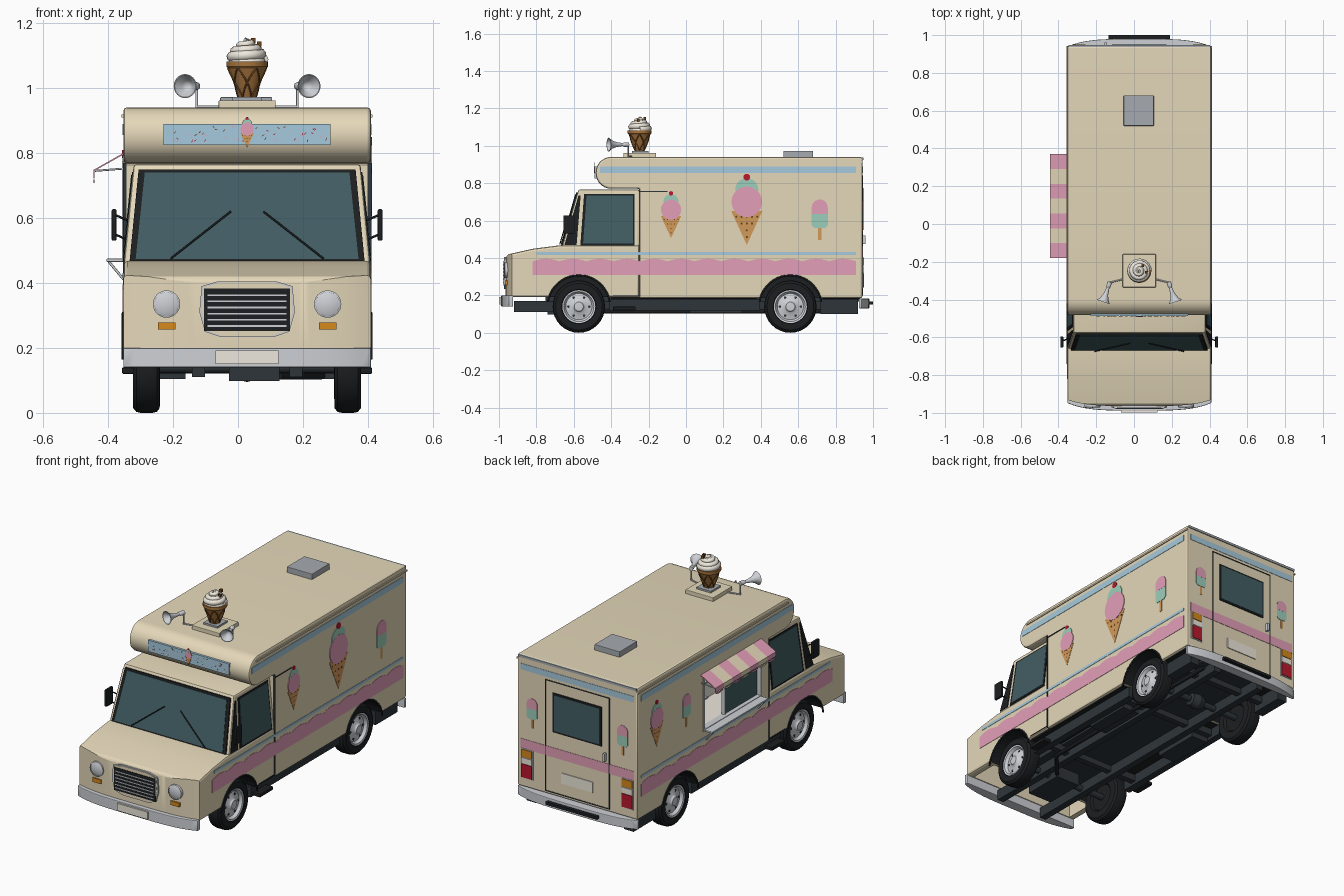
import bpy, bmesh, math, random
from mathutils import Vector

old = bpy.data.objects.get("Cube")
if old:
    bpy.data.objects.remove(old)
random.seed(4)
C, HW = 0.028, 0.381         # centre line and half width of the van
REAR = 0.943
AXLES = {"front": -0.573, "rear": 0.558}


def colour(name, r, g, b):
    m = bpy.data.materials.new(name)
    rgba = [(v / 255) ** 2.2 for v in (r, g, b)] + [1]
    m.diffuse_color = rgba
    m.use_nodes = True
    m.node_tree.nodes["Principled BSDF"].inputs["Base Color"].default_value = rgba
    return m


CREAM = colour("cream_paint", 228, 215, 184)
PINK = colour("pink", 226, 157, 182)
BLUE = colour("blue", 165, 201, 220)
MINT = colour("mint", 156, 206, 186)
RED = colour("red", 185, 30, 48)
WAFFLE = colour("waffle", 208, 152, 90)
BROWN = colour("dark_waffle", 110, 72, 36)
CONE = colour("cone_brown", 165, 115, 62)
GLASS = colour("glass", 68, 94, 99)
BLACK = colour("black_trim", 34, 36, 38)
CHASSIS = colour("chassis_grey", 50, 56, 60)
METAL = colour("metal", 204, 207, 212)
GREY = colour("vent_grey", 165, 170, 175)
WHITE = colour("white", 238, 232, 220)
ORANGE = colour("orange", 212, 136, 34)


def sharpen(me):
    me.set_sharp_from_angle(angle=math.radians(20))


def finish(name, bm, mat):
    bmesh.ops.recalc_face_normals(bm, faces=bm.faces)
    me = bpy.data.meshes.new(name)
    bm.to_mesh(me)
    bm.free()
    me.materials.append(mat)
    me.shade_smooth()
    sharpen(me)
    ob = bpy.data.objects.new(name, me)
    bpy.context.collection.objects.link(ob)
    return ob


def prism(name, polys, axis, lo, hi, mat, bevel=0, warp=None):
    """Extrude 2D outlines along an axis, optionally rounded and warped."""
    place = {"x": lambda u, v, h: (h, u, v), "y": lambda u, v, h: (u, h, v),
             "z": lambda u, v, h: (u, v, h)}[axis]
    bm = bmesh.new()
    for poly in polys:
        a, b = [[bm.verts.new(place(u, v, h)) for u, v in poly] for h in (lo, hi)]
        bm.faces.new(a)
        bm.faces.new(b[::-1])
        for i in range(len(a)):
            bm.faces.new((a[i - 1], a[i], b[i], b[i - 1]))
    if warp:
        for v in bm.verts:
            warp(v.co)
    if bevel:
        bmesh.ops.recalc_face_normals(bm, faces=bm.faces)
        edges = [e for e in bm.edges if e.calc_face_angle(0) > 0.6]
        bmesh.ops.bevel(bm, geom=edges, offset=bevel, segments=2, profile=0.5,
                        affect="EDGES", clamp_overlap=True)
    return finish(name, bm, mat)


def rect(u0, u1, v0, v1):
    return [(u0, v0), (u1, v0), (u1, v1), (u0, v1)]


def disc(u, v, r, n=24, a0=0, a1=2 * math.pi):
    return [(u + r * math.cos(a0 + (a1 - a0) * i / n), v + r * math.sin(a0 + (a1 - a0) * i / n))
            for i in range(n + (a1 - a0 < 6))]


def bow(s, y, sag):
    """Bowed edge across the van, y at the middle and less by sag at the corners."""
    return [(C + HW * t / 12, s * (y - sag * (t / 12) ** 4)) for t in range(-12, 13)]


def box(name, x0, x1, y0, y1, z0, z1, mat, bevel=0):
    return prism(name, [rect(x0, x1, y0, y1)], "z", z0, z1, mat, bevel)


def lathe(name, profile, pos, direction, mat, steps=32):
    """Spin (radius, height) points about an axis through pos."""
    bm = bmesh.new()
    vs = [bm.verts.new((r, 0, h)) for r, h in profile]
    es = [bm.edges.new(p) for p in zip(vs, vs[1:])]
    bmesh.ops.spin(bm, geom=vs + es, cent=(0, 0, 0), axis=(0, 0, 1), angle=2 * math.pi,
                   steps=steps, use_merge=True)
    bmesh.ops.remove_doubles(bm, verts=bm.verts, dist=1e-5)
    bm.transform(Vector(direction).to_track_quat("Z", "Y").to_matrix().to_4x4())
    bmesh.ops.translate(bm, verts=bm.verts, vec=pos)
    return finish(name, bm, mat)


def tube(name, paths, r, mat, radii=None):
    cu = bpy.data.curves.new(name, "CURVE")
    cu.dimensions, cu.bevel_depth, cu.bevel_resolution, cu.use_fill_caps = "3D", r, 2, True
    for path in paths:
        sp = cu.splines.new("POLY")
        sp.points.add(len(path) - 1)
        for i, p in enumerate(path):
            sp.points[i].co = (*p, 1)
            sp.points[i].radius = radii[i] if radii else 1
    cu.materials.append(mat)
    bpy.context.collection.objects.link(bpy.data.objects.new(name, cu))


def cut(ob, cutters):
    for c in cutters:
        m = ob.modifiers.new("cut", "BOOLEAN")
        m.object, m.solver, m.material_mode = c, "EXACT", "TRANSFER"
    deps = bpy.context.evaluated_depsgraph_get()
    me = bpy.data.meshes.new_from_object(ob.evaluated_get(deps))
    ob.modifiers.clear()
    ob.data = me
    sharpen(me)
    for c in cutters:
        bpy.data.objects.remove(c)


def cab_lean(co):
    co.x -= math.copysign(max(0, co.z - 0.465) * 0.1, co.x - C)


def screen_lean(co):
    co.y += (co.z - 0.465) * 0.287


# Body shell: cargo box with rounded overhang, hood with bowed front, upper cab
nose = [(-0.40 - 0.083 * math.sin(math.pi * i / 14), 0.855 + 0.085 * math.cos(math.pi * i / 14))
        for i in range(15)]
cargo = prism("cargo_body", [[(-0.25, 0.185), (REAR, 0.185), (REAR, 0.94)] + nose + [(-0.25, 0.77)]],
              "x", C - HW, C + HW, CREAM, 0.01)
lower = prism("cab_lower", [[(-0.965, 0.19), (-0.965, 0.405), (-0.95, 0.42), (-0.82, 0.449),
              (-0.68, 0.467), (-0.25, 0.467), (-0.25, 0.19)]], "x", C - HW, C + HW, CREAM, 0.012)
prism("cab_upper", [[(-0.662, 0.462), (-0.575, 0.765), (-0.25, 0.765), (-0.25, 0.462)]], "x",
      C - HW + 0.002, C + HW - 0.002, CREAM, 0.008, cab_lean)


def arch_cutters(y):
    return [prism("arch_cutter", [disc(y, 0.14, 0.167, 32)], "x", C + s * 0.23, C + s * 0.45, BLACK)
            for s in (1, -1)]


cut(lower, arch_cutters(AXLES["front"]) + [
    prism("bow_cutter", [bow(-1, 0.964, 0.033) + [(C + 0.5, -0.92), (C + 0.5, -1.1), (C - 0.5, -1.1), (C - 0.5, -0.92)]],
          "z", 0.1, 0.6, CREAM),
    box("bay_cutter", C - 0.34, C + 0.34, -0.92, -0.75, 0.1, 0.38, CREAM)])
cut(cargo, arch_cutters(AXLES["rear"]) + [
    box("window_cutter", -0.4, -0.14, -0.17, 0.34, 0.475, 0.765, WHITE)])

# Windscreen and wipers
for name, w, z0, z1, y, mat in (("windscreen_frame", 0.362, 0.465, 0.75, -0.669, BLACK),
                                ("windscreen_glass", 0.343, 0.474, 0.74, -0.672, GLASS)):
    prism(name, [[(C - w, z0), (C + w, z0), (C + w - 0.028, z1), (C - w + 0.028, z1)]],
          "y", y, y + 0.02, mat, 0, screen_lean)
tube("wipers", [[(C + s * 0.235, -0.674, 0.475), (C + s * 0.05, -0.632, 0.62)] for s in (1, -1)], 0.003, BLACK)

# Details shared by both sides
wave = [(0.91 - 1.73 * i / 120, 0.382 + 0.014 * abs(math.sin(i * math.pi / 10))) for i in range(121)]
for s, side in ((1, "left"), (-1, "right")):
    x = C + s * HW
    prism(side + "_pink_stripe", [[(-0.82, 0.31), (0.91, 0.31)] + wave], "x", x - s * 0.01, x + s * 0.002, PINK)
    prism(side + "_blue_stripes", [rect(-0.8, 0.91, 0.415, 0.431), rect(-0.46, 0.91, 0.855, 0.89)],
          "x", x - s * 0.01, x + s * 0.002, BLUE)
    prism(side + "_gutter", [rect(-0.42, REAR, 0.909, 0.918)], "x", x - s * 0.01, x + s * 0.005, CREAM)
    prism(side + "_door_seams", [rect(-0.252, -0.248, 0.19, 0.77), rect(-0.39, -0.253, 0.198, 0.202)],
          "x", x - s * 0.01, x + s * 0.0015, CHASSIS)
    prism(side + "_window_frame", [[(-0.565, 0.467), (-0.545, 0.742), (-0.275, 0.742), (-0.275, 0.467)],
          [(-0.65, 0.47), (-0.585, 0.47), (-0.563, 0.735), (-0.575, 0.735)]],
          "x", x - s * 0.02, x + s * 0.001, BLACK, 0, cab_lean)
    prism(side + "_window_glass", [[(-0.55, 0.478), (-0.532, 0.733), (-0.284, 0.733), (-0.284, 0.478)]],
          "x", x - s * 0.02, x + s * 0.003, GLASS, 0, cab_lean)
    # Mirror and step
    box(side + "_mirror", x + s * 0.021, x + s * 0.036, -0.655, -0.595, 0.53, 0.627, BLACK, 0.004)
    tube(side + "_mirror_arms", [[(x - s * 0.02, -0.6, z), (x + s * 0.027, -0.62, z + 0.02)]
         for z in (0.53, 0.59)], 0.0035, BLACK)
    box(side + "_step", x - s * 0.08, x + s * 0.004, -0.39, -0.27, 0.12, 0.14, BLACK, 0.004)
    # Wheels and arch lips
    for end, y in AXLES.items():
        arc = disc(y, 0.14, 0.167, 20, 0.15, math.pi - 0.15)
        tube(f"{side}_{end}_arch_lip", [[(x, u, v) for u, v in arc]], 0.005, BLACK)
        w = f"{side}_{end}_"
        pos, out = (C + s * 0.31, y, 0.14), (s, 0, 0)
        lathe(w + "tyre", [(0, -0.03), (0.075, -0.03), (0.085, -0.042), (0.125, -0.041), (0.137, -0.032),
              (0.14, -0.018), (0.14, 0.018), (0.137, 0.031), (0.125, 0.041), (0.092, 0.041), (0.082, 0.03)],
              pos, out, BLACK)
        lathe(w + "hub", [(0, -0.02), (0.088, -0.02), (0.088, 0.038), (0.08, 0.036), (0.07, 0.02),
              (0.04, 0.026), (0.03, 0.032), (0.024, 0.04), (0, 0.042)], pos, out, METAL)
        prism(w + "hub_holes", [disc(y + 0.056 * math.cos(a), 0.14 + 0.056 * math.sin(a), 0.007, 10)
              for a in (i * math.pi / 3 for i in range(6))], "x", C + s * 0.328, C + s * 0.335, CHASSIS)
    # Lamps
    hx = C + s * 0.248
    lathe(side + "_headlight", [(0, 0.013), (0.025, 0.011), (0.037, 0.006), (0.037, 0.011), (0.042, 0.009),
          (0.042, -0.01)], (hx, -0.96, 0.335), (0, -1, 0), METAL)
    box(side + "_indicator", hx - 0.027, hx + 0.027, -0.967, -0.95, 0.256, 0.279, ORANGE)
    t = C + s * 0.318
    box(side + "_tail_light_frame", t - 0.038, t + 0.038, REAR - 0.01, REAR + 0.004, 0.237, 0.407, METAL)
    for name, z0, z1, mat in (("brake", 0.242, 0.318, RED), ("reverse", 0.323, 0.355, WHITE), ("turn", 0.36, 0.402, ORANGE)):
        box(f"{side}_{name}_light", t - 0.033, t + 0.033, REAR, REAR + 0.008, z0, z1, mat)
    # Roof horn on its post
    base = Vector((C + s * 0.155, -0.305, 1.006))
    aim = Vector((s * 0.33, -1, 0)).normalized()
    lathe(side + "_horn", [(0, 0), (0.012, 0.002), (0.012, 0.025), (0.008, 0.035), (0.013, 0.07), (0.022, 0.095),
          (0.037, 0.114), (0.034, 0.114), (0.018, 0.09), (0, 0.07)], base, aim, METAL)
    tube(side + "_horn_post", [[(base.x, -0.31, 0.93), (base.x, -0.31, 1.0)],
         [(base.x, -0.31, 0.943), (C, -0.27, 0.943)]], 0.004, METAL)
    # Chassis
    box(side + "_chassis_rail", C + s * 0.13, C + s * 0.17, -0.92, 0.92, 0.11, 0.17, CHASSIS)
    box(side + "_side_sill", C + s * 0.3, C + s * 0.34, -0.41, 0.395, 0.118, 0.178, CHASSIS)
    box(side + "_rear_sill", C + s * 0.28, C + s * 0.34, 0.72, 0.92, 0.1, 0.178, CHASSIS)
    box(side + "_under_box", C + s * 0.19, C + s * 0.3, 0.02, 0.3, 0.105, 0.18, CHASSIS)


# Painted treats
def ice_cream(name, axis, u, z, k, base, out):
    layers = [("cone", [[(u, z - 0.18 * k), (u + 0.083 * k, z), (u - 0.083 * k, z)]], WAFFLE),
              ("cone_dots", [disc(u + i * 0.028 * k, z - (0.03 + 0.036 * j) * k, 0.006 * k, 8)
               for j in range(4) for i in range(-2, 3) if abs(i) * 0.028 < 0.06 - j * 0.017], BROWN),
              ("mint_scoop", [disc(u, z + 0.115 * k, 0.062 * k)], MINT),
              ("pink_scoop", [disc(u, z + 0.05 * k, 0.082 * k)], PINK),
              ("cherry", [disc(u, z + 0.182 * k, 0.018 * k, 14)], RED)]
    for i, (part, polys, mat) in enumerate(layers):
        prism(f"{name}_{part}", polys, axis, base, base + out * (0.002 + 0.0005 * i), mat)


def ice_lolly(name, axis, u, z, k, base, out):
    w = 0.043 * k
    top = disc(u, z + 0.175 * k, w, 12, 0, math.pi)
    layers = [("stick", rect(u - 0.009 * k, u + 0.009 * k, z, z + 0.08 * k), WAFFLE),
              ("mint_half", [(u - w, z + 0.08 * k), (u - 0.7 * w, z + 0.066 * k), (u + 0.7 * w, z + 0.066 * k),
               (u + w, z + 0.08 * k), (u + w, z + 0.15 * k), (u - w, z + 0.15 * k)], MINT),
              ("pink_half", [(u - w, z + 0.14 * k), (u + w, z + 0.14 * k)] + top, PINK)]
    for i, (part, poly, mat) in enumerate(layers):
        prism(f"{name}_{part}", [poly], axis, base, base + out * (0.002 + 0.0005 * i), mat)


ice_cream("small_cone", "x", -0.08, 0.625, 0.66, C + HW, 1)
ice_cream("large_cone", "x", 0.325, 0.65, 1, C + HW, 1)
ice_lolly("side_lolly", "x", 0.715, 0.495, 1, C + HW, 1)
ice_cream("right_cone", "x", 0.77, 0.67, 0.7, C - HW, -1)
ice_lolly("right_lolly", "x", 0.5, 0.555, 0.85, C - HW, -1)
for s in (1, -1):
    ice_lolly("rear_lolly", "y", C + s * 0.287, 0.535, 0.78, REAR, 1)

# Front sign with sprinkles
box("front_sign", C - 0.257, C + 0.257, -0.488, -0.46, 0.825, 0.89, BLUE)
for mat in (RED, BROWN, PINK):
    bits = []
    for i in range(14):
        u, v, a = C + random.uniform(-0.245, 0.245), random.uniform(0.833, 0.882), random.uniform(0, 3)
        du, dv = 0.006 * math.cos(a), 0.006 * math.sin(a)
        bits.append([(u - du, v - dv), (u + dv / 4, v - du / 4), (u + du, v + dv), (u - dv / 4, v + du / 4)])
    prism("sign_sprinkles", bits, "y", -0.487, -0.489, mat)
ice_cream("sign_cone", "y", C, 0.861, 0.25, -0.488, -1)

# Grille, bumpers and plates
half = [(0.09, 0.405), (0.14, 0.39), (0.147, 0.31), (0.13, 0.25), (0.08, 0.233)]
for name, k, y, mat in (("grille_frame", 1, -0.972, METAL), ("grille_surround", 0.95, -0.974, CREAM)):
    prism(name, [[(C + i * u * k, 0.319 + (v - 0.319) * k) for i, row in ((1, half), (-1, half[::-1])) for u, v in row]],
          "y", y, -0.95, mat)
box("grille_recess", C - 0.132, C + 0.132, -0.976, -0.955, 0.252, 0.383, BLACK)
prism("grille_bars", [rect(C - 0.122, C + 0.122, z, z + 0.005) for z in (0.265 + 0.019 * i for i in range(6))],
      "y", -0.979, -0.97, METAL)
for s, name, z0, z1, y in ((-1, "front_bumper", 0.14, 0.2, 0.988), (1, "rear_bumper", 0.13, 0.183, 0.98)):
    prism(name, [bow(s, y, 0.04) + [(C + HW, s * 0.925), (C - HW, s * 0.925)]], "z", z0, z1, METAL, 0.004)
box("front_plate", C - 0.097, C + 0.097, -0.998, -0.97, 0.15, 0.192, WHITE)
box("rear_step", C - 0.163, C + 0.163, 0.95, 1.0, 0.152, 0.168, BLACK)

# Rear bands, door and trim
for name, z0, z1, mat in (("rear_blue_band", 0.855, 0.89, BLUE), ("rear_pink_band", 0.405, 0.46, PINK)):
    box(name, C - 0.36, C + 0.36, REAR - 0.01, REAR + 0.002, z0, z1, mat)
prism("rear_door_seam", [rect(C - 0.205, C + 0.205, z, z + 0.005) for z in (0.2, 0.835)]
      + [rect(C + u, C + u + 0.005, 0.2, 0.84) for u in (-0.205, 0.2)], "y", REAR - 0.01, REAR + 0.003, CHASSIS)
box("rear_window_frame", C - 0.155, C + 0.155, REAR - 0.01, REAR + 0.005, 0.55, 0.775, BLACK)
box("rear_window_glass", C - 0.145, C + 0.145, REAR, REAR + 0.007, 0.56, 0.765, GLASS)
box("rear_plate", C - 0.1, C + 0.1, REAR, REAR + 0.005, 0.27, 0.33, WHITE)
box("rear_door_handle", C - 0.185, C - 0.172, REAR, REAR + 0.018, 0.475, 0.52, METAL)
box("rear_roof_trim", C - 0.375, C + 0.375, REAR - 0.01, REAR + 0.005, 0.925, 0.938, GREY)

# Serving window with counter, shelves, sliding pane and striped awning
X = C - HW
prism("serving_frame", [rect(-0.18, 0.35, z, z + 0.012) for z in (0.466, 0.762)]
      + [rect(y, y + 0.012, 0.466, 0.774) for y in (-0.18, 0.338)], "x", X - 0.004, X + 0.02, METAL)
box("sliding_pane", X + 0.02, X + 0.03, -0.17, 0.12, 0.476, 0.764, GLASS)
box("sliding_pane_edge", X + 0.014, X + 0.034, 0.12, 0.132, 0.476, 0.764, METAL)
for z in (0.55, 0.64):
    box("shelf", -0.24, -0.14, 0.14, 0.34, z, z + 0.008, GREY)
box("counter", X - 0.052, X + 0.04, -0.17, 0.34, 0.465, 0.475, METAL, 0.003)
tube("counter_struts", [[(X - 0.045, y, 0.466), (X, y, 0.412)] for y in (-0.15, 0.32)], 0.004, METAL)
for i in range(7):
    y = -0.18 + i * 0.55 / 7
    prism("awning_stripe", [[(X, 0.8), (X - 0.092, 0.748), (X - 0.092, 0.722), (X - 0.089, 0.722),
          (X - 0.089, 0.745), (X, 0.795)]], "y", y, y + 0.55 / 7, CREAM if i % 2 else PINK)
    prism("awning_scallop", [disc(y + 0.55 / 14, 0.723, 0.55 / 14, 10, math.pi, 2 * math.pi)[1:-1]], "x",
          X - 0.092, X - 0.089, CREAM if i % 2 else PINK, 0, lambda co: setattr(co, "z", 0.723 + (co.z - 0.723) * 0.4))
tube("awning_arms", [[(X - 0.088, y, 0.745), (X, y, 0.752)] for y in (-0.175, 0.365)], 0.003, METAL)
box("door_rail", C + HW - 0.01, C + HW + 0.004, -0.25, -0.1, 0.752, 0.757, CHASSIS)

# Roof vent and giant cone
box("roof_vent", -0.055, 0.105, 0.52, 0.68, 0.935, 0.972, GREY, 0.003)
box("cone_plinth", C - 0.088, C + 0.088, -0.335, -0.16, 0.935, 0.962, CREAM, 0.003)
box("cone_foot", C - 0.045, C + 0.045, -0.29, -0.2, 0.96, 0.972, GREY)
K = Vector((C, -0.248, 0))
lathe("roof_cone", [(0, 0.97), (0.026, 0.97), (0.058, 1.06), (0.064, 1.066), (0.064, 1.082), (0, 1.082)],
      K, (0, 0, 1), CONE)
ribs = [[K + Vector((r * math.cos(a), r * math.sin(a), 0.972 + 0.09 * t / 8))
         for t in range(9) for r in [0.027 + 0.032 * t / 8] for a in [j * math.pi / 3 + d * t * 0.13]]
        for j in range(6) for d in (1, -1)]
tube("waffle_ribs", ribs, 0.0028, BROWN)
swirl = [K + Vector((r * math.cos(a), r * math.sin(a), 1.088 + 0.06 * t))
         for t in (i / 72 for i in range(73)) for r in [0.048 * (1 - t * t)] for a in [t * 7 * math.pi]]
tube("cream_swirl", [swirl], 0.018, WHITE, [1 - 0.5 * i / 72 for i in range(73)])
lathe("cream_core", [(0, 1.07), (0.058, 1.078), (0.045, 1.11), (0.02, 1.14), (0, 1.15)], K, (0, 0, 1), WHITE)
for dx, dy, z in ((0.03, -0.015, 1.128), (0.012, 0.02, 1.138)):
    box("chocolate_chunk", C + dx, C + dx + 0.014, K.y + dy, K.y + dy + 0.014, z, z + 0.016, BROWN)

# Underside
box("floor_pan", C - 0.22, C + 0.22, -0.75, 0.93, 0.168, 0.195, CHASSIS)
box("cargo_floor", C - 0.365, C + 0.365, -0.4, 0.38, 0.18, 0.192, BLACK)
box("rear_floor", C - 0.365, C + 0.365, 0.73, 0.93, 0.18, 0.192, BLACK)
for y in (-0.35, 0.3, 0.75):
    box("cross_member", C - 0.3, C + 0.3, y, y + 0.035, 0.135, 0.175, CHASSIS)
for y in AXLES.values():
    lathe("axle", [(0, -0.29), (0.018, -0.29), (0.018, 0.29), (0, 0.29)], (C, y, 0.14), (1, 0, 0), CHASSIS, 16)
lathe("differential", [(0, -0.05), (0.035, -0.04), (0.045, 0), (0.035, 0.04), (0, 0.05)], (C, 0.558, 0.14), (1, 0, 0), CHASSIS)
box("engine_sump", C - 0.055, C + 0.1, -0.74, -0.5, 0.098, 0.17, CHASSIS)
tube("exhaust", [[(C + 0.1, -0.5, 0.115), (C + 0.23, -0.35, 0.115), (C + 0.23, 0.9, 0.115)]], 0.012, BLACK)
